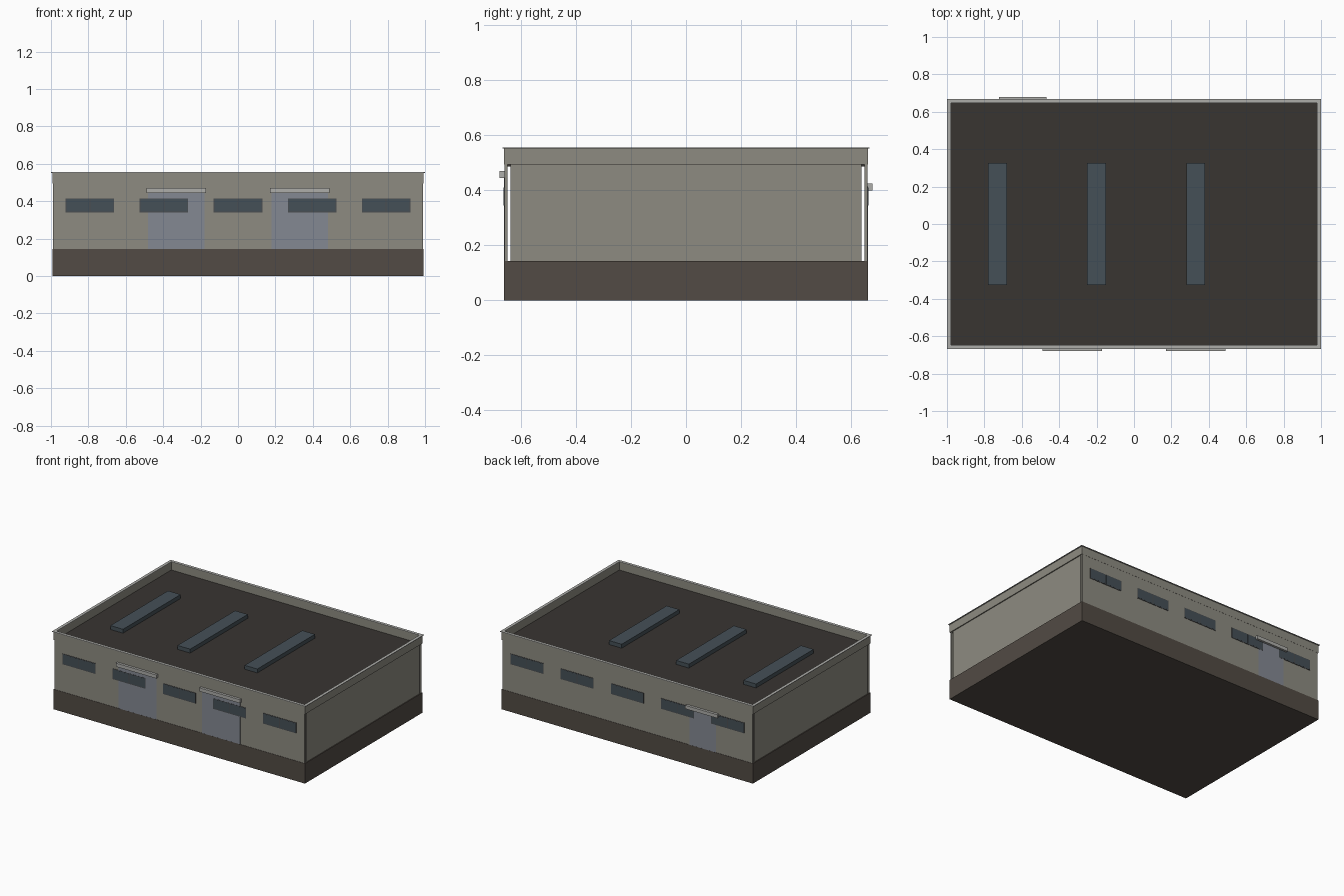
import bpy

if "Cube" in bpy.data.objects:
    bpy.data.objects.remove(bpy.data.objects["Cube"])


def material(name, r, g, b):
    m = bpy.data.materials.new(name)
    m.diffuse_color = (r, g, b, 1)
    m.use_nodes = True
    m.node_tree.nodes["Principled BSDF"].inputs["Base Color"].default_value = m.diffuse_color
    return m


WALL = material("wall_paint", 0.27, 0.26, 0.22)
PLINTH = material("plinth_brown", 0.085, 0.07, 0.058)
ROOF = material("roof_felt", 0.04, 0.035, 0.031)
GLASS = material("glass", 0.06, 0.08, 0.095)
FRAME = material("window_frame", 0.07, 0.075, 0.08)
DOOR = material("door_metal", 0.23, 0.25, 0.29)
TRIM = material("light_trim", 0.42, 0.42, 0.40)


def box(name, x, y, z, mat):
    """Box from (min, max) ranges on each axis."""
    lo, hi = zip(*(sorted(r) for r in (x, y, z)))
    verts = [(a, b, c) for a in (lo[0], hi[0]) for b in (lo[1], hi[1]) for c in (lo[2], hi[2])]
    faces = [(0, 1, 3, 2), (4, 6, 7, 5), (0, 4, 5, 1), (2, 3, 7, 6), (0, 2, 6, 4), (1, 5, 7, 3)]
    me = bpy.data.meshes.new(name)
    me.from_pydata(verts, [], faces)
    me.materials.append(mat)
    ob = bpy.data.objects.new(name, me)
    bpy.context.collection.objects.link(ob)
    return ob


def ring(name, hx, hy, t, z, mat):
    """Rectangular rim of outer half sizes hx, hy and thickness t."""
    ix, iy = hx - t, hy - t
    verts = []
    for h in z:
        for a, b in ((hx, hy), (ix, iy)):
            verts += [(-a, -b, h), (a, -b, h), (a, b, h), (-a, b, h)]
    faces = []
    for i in range(4):
        j = (i + 1) % 4
        faces += [(i, j, 8 + j, 8 + i), (4 + j, 4 + i, 12 + i, 12 + j),
                  (8 + i, 8 + j, 12 + j, 12 + i), (j, i, 4 + i, 4 + j)]
    me = bpy.data.meshes.new(name)
    me.from_pydata(verts, [], faces)
    me.materials.append(mat)
    ob = bpy.data.objects.new(name, me)
    bpy.context.collection.objects.link(ob)
    return ob


# Plinth, roof and parapet
box("plinth", (-0.992, 0.992), (-0.662, 0.662), (0, 0.143), PLINTH)
box("roof_slab", (-0.98, 0.98), (-0.65, 0.65), (0.487, 0.497), ROOF)
ring("parapet", 0.993, 0.661, 0.014, (0.495, 0.552), WALL)
ring("parapet_cap", 1.0, 0.668, 0.021, (0.552, 0.556), TRIM)

# Roof skylights
for i, x in enumerate((-0.73, -0.20, 0.33)):
    box(f"skylight_{i}", (x - 0.05, x + 0.05), (-0.325, 0.325), (0.497, 0.525), GLASS)

# End walls, set in from the long walls by a narrow slot
for s, side in ((-1, "left"), (1, "right")):
    box(f"{side}_wall", (s * 0.974, s * 0.986), (-0.638, 0.638), (0.143, 0.495), WALL)

# Long walls with five two-pane windows each
for s, side in ((-1, "front"), (1, "back")):
    box(f"{side}_wall", (-0.988, 0.988), (s * 0.649, s * 0.660), (0.143, 0.495), WALL)
    for i in range(5):
        x = (i - 2) * 0.396
        box(f"{side}_window_frame_{i}", (x - 0.13, x + 0.13), (s * 0.652, s * 0.6625), (0.34, 0.415), FRAME)
        for k in (-1, 1):
            box(f"{side}_window_pane_{i}_{k}", (x + k * 0.003, x + k * 0.126),
                (s * 0.655, s * 0.663), (0.345, 0.411), GLASS)


# Doors with a small canopy above
def door(name, x, half, top, canopy_half, s):
    box(f"{name}_door", (x - half, x + half), (s * 0.652, s * 0.6615), (0.143, top), DOOR)
    box(f"{name}_canopy", (x - canopy_half, x + canopy_half),
        (s * 0.659, s * 0.678), (top, top + 0.025), TRIM)


door("front_left", -0.33, 0.15, 0.445, 0.16, -1)
door("front_right", 0.33, 0.15, 0.445, 0.16, -1)
door("back", -0.595, 0.105, 0.40, 0.127, 1)
